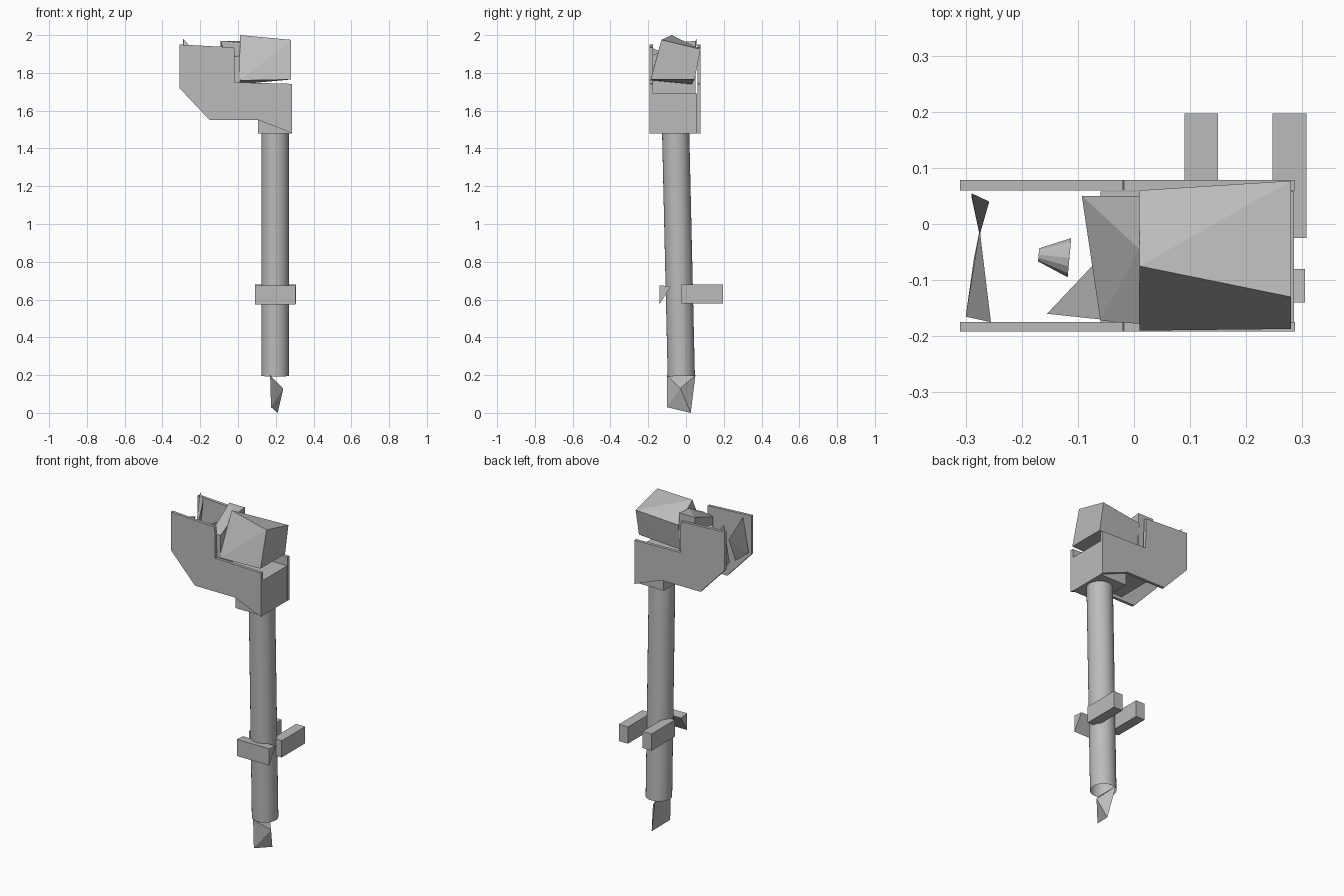
import bpy
import bmesh
from mathutils import Vector

cube = bpy.data.objects.get("Cube")
if cube:
    bpy.data.objects.remove(cube, do_unlink=True)

grey = bpy.data.materials.new("plain grey")
grey.use_nodes = True
GREY = (0.5, 0.5, 0.5, 1)
grey.diffuse_color = GREY
grey.node_tree.nodes["Principled BSDF"].inputs["Base Color"].default_value = GREY


def finish(name, bm):
    bmesh.ops.recalc_face_normals(bm, faces=bm.faces)
    mesh = bpy.data.meshes.new(name)
    bm.to_mesh(mesh)
    bm.free()
    mesh.materials.append(grey)
    obj = bpy.data.objects.new(name, mesh)
    bpy.context.collection.objects.link(obj)
    return obj


def hull(name, points):
    """Faceted solid wrapped around a few corner points."""
    bm = bmesh.new()
    for p in points:
        bm.verts.new(p)
    result = bmesh.ops.convex_hull(bm, input=bm.verts)
    unused = [v for v in result["geom_interior"] if isinstance(v, bmesh.types.BMVert)]
    bmesh.ops.delete(bm, geom=unused, context="VERTS")
    return finish(name, bm)


def box(name, lo, hi):
    return hull(name, [(x, y, z) for x in (lo[0], hi[0])
                       for y in (lo[1], hi[1]) for z in (lo[2], hi[2])])


def plate(name, outline, y0, y1):
    """Extrude an x-z outline from y0 to y1."""
    bm = bmesh.new()
    face = bm.faces.new([bm.verts.new((x, y0, z)) for x, z in outline])
    extruded = bmesh.ops.extrude_face_region(bm, geom=[face])
    moved = [v for v in extruded["geom"] if isinstance(v, bmesh.types.BMVert)]
    bmesh.ops.translate(bm, verts=moved, vec=(0, y1 - y0, 0))
    return finish(name, bm)


def round_part(name, start, end, r1, r2, sides, caps):
    """Cylinder or cone between two points."""
    start, end = Vector(start), Vector(end)
    axis = end - start
    bm = bmesh.new()
    bmesh.ops.create_cone(bm, cap_ends=caps, segments=sides,
                          radius1=r1, radius2=r2, depth=axis.length)
    turn = axis.to_track_quat("Z", "Y").to_matrix().to_4x4()
    bmesh.ops.transform(bm, matrix=turn, verts=bm.verts)
    bmesh.ops.translate(bm, verts=bm.verts, vec=(start + end) / 2)
    return finish(name, bm)


# Leaning open tube
shaft = round_part("shaft", (0.197, -0.025, 0.195), (0.197, -0.055, 1.5),
                   0.072, 0.072, 32, False)
for poly in shaft.data.polygons:
    poly.use_smooth = True

# Twisted point below the shaft
hull("tip", [(0.17, -0.10, 0.2), (0.17, 0.05, 0.2), (0.24, -0.03, 0.13),
             (0.21, 0.025, 0), (0.175, -0.10, 0.03)])

# Clamp: front wedge and two rear arms
hull("clamp_front", [(x, y, z) for x in (0.09, 0.305)
                     for y, z in ((-0.14, 0.675), (-0.08, 0.67), (-0.14, 0.575))])
for side, x in (("right", 0.09), ("left", 0.247)):
    box("clamp_arm_" + side, (x, -0.025, 0.58), (x + 0.06, 0.197, 0.68))

# Side plates of the head
outline = [(-0.31, 1.95), (-0.02, 1.935), (-0.017, 1.75), (0.287, 1.742),
           (0.287, 1.48), (0.11, 1.55), (-0.15, 1.55), (-0.31, 1.72)]
plate("head_plate_front", outline, -0.192, -0.175)
plate("head_plate_back", outline, 0.06, 0.078)

# Socket block between the plates
box("socket", (0.107, -0.178, 1.48), (0.285, 0.058, 1.69))
box("socket_bridge", (-0.06, -0.178, 1.57), (0.107, 0.058, 1.69))

# Slanted hammer block on top
hull("head_block", [
    (0.01, -0.075, 2.0), (0.01, -0.19, 1.76), (0.01, 0.03, 1.74), (0.01, 0.06, 1.9),
    (0.28, -0.13, 1.975), (0.28, -0.187, 1.765), (0.28, 0.045, 1.765), (0.28, 0.077, 1.925)])

# Inner wedge behind the hammer block
hull("inner_wedge", [
    (-0.093, 0.05, 1.97), (0.01, 0.05, 1.97), (0.01, -0.045, 1.96),
    (0.01, -0.178, 1.89), (-0.06, -0.172, 1.88), (-0.093, 0.05, 1.69),
    (0.01, 0.05, 1.69), (0.01, -0.178, 1.69), (-0.06, -0.172, 1.69)])
hull("inner_spur", [(-0.155, -0.16, 1.7), (-0.07, -0.07, 1.8),
                    (-0.06, -0.17, 1.82), (-0.06, -0.17, 1.69)])

# Small pin inside the open head
round_part("pin", (-0.115, -0.06, 1.85), (-0.17, -0.055, 1.85), 0.036, 0.012, 14, True)

# Crooked end piece, two thin shards
hull("end_shard_back", [(-0.29, 0.055, 1.98), (-0.258, 0.04, 1.945),
                        (-0.275, -0.02, 1.72), (-0.29, 0.05, 1.72)])
hull("end_shard_front", [(-0.275, -0.01, 1.86), (-0.3, -0.165, 1.73),
                         (-0.255, -0.175, 1.93), (-0.285, -0.06, 1.72)])
